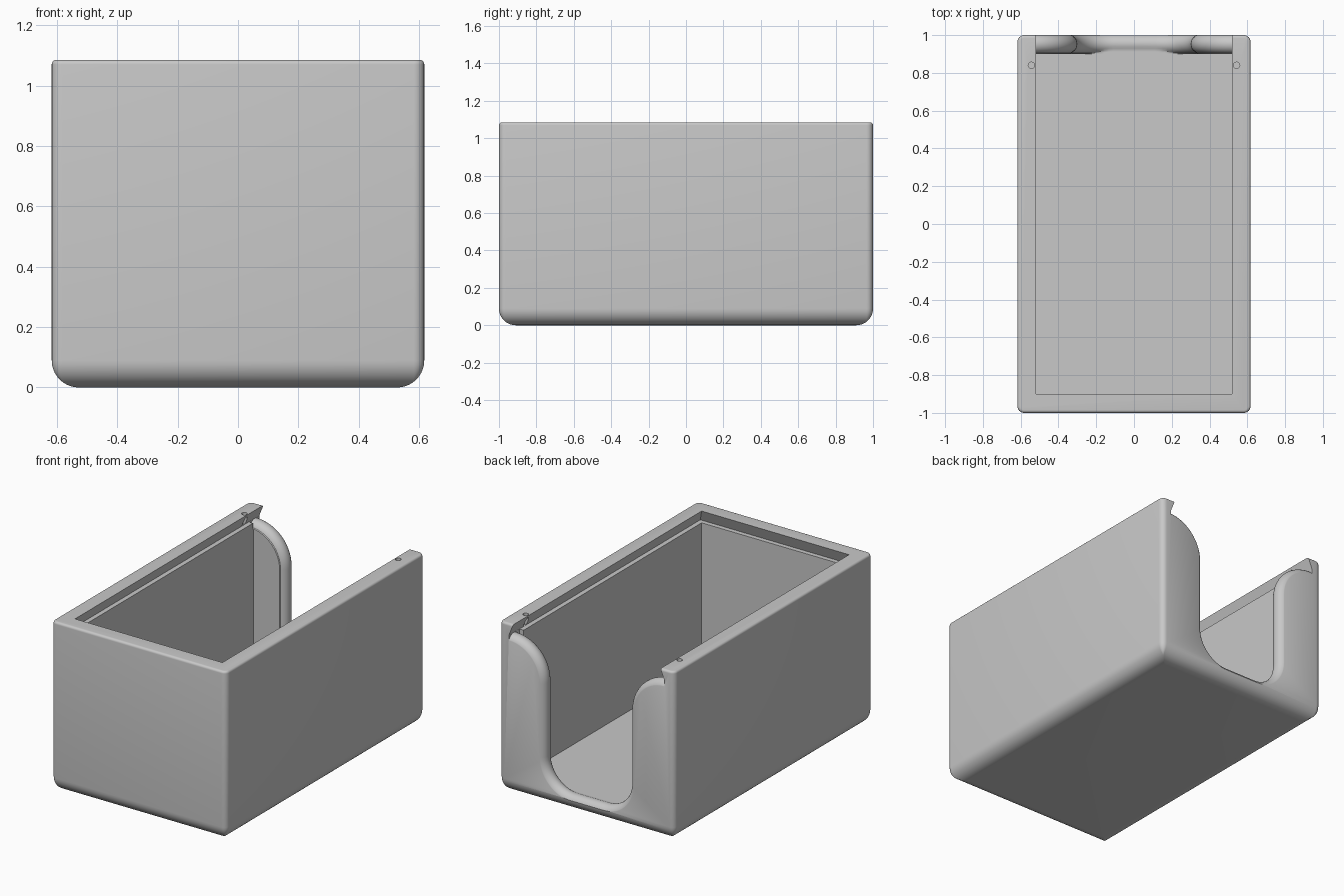
import bpy
import bmesh
from math import sin, cos, pi, sqrt, radians

if "Cube" in bpy.data.objects:
    bpy.data.objects.remove(bpy.data.objects["Cube"], do_unlink=True)

HX, HY, TOP = 0.617, 1.0, 1.085        # outer half sizes and height
CX, CY, FLOOR = 0.52, 0.9, 0.09        # cavity half sizes and floor height
LEDGE, GROOVE = 1.01, 0.03             # lid ledge height, dovetail depth
CORNER, BOTTOM_R, TOP_R = 0.035, 0.09, 0.015

grey = bpy.data.materials.new("plain grey")
grey.use_nodes = True
colour = (0.58, 0.58, 0.58, 1)
grey.diffuse_color = colour
grey.node_tree.nodes["Principled BSDF"].inputs["Base Color"].default_value = colour


def loft(name, loops):
    """Closed solid skinned through equal-length loops of points."""
    bm = bmesh.new()
    rings = [[bm.verts.new(p) for p in loop] for loop in loops]
    n = len(rings[0])
    for a, b in zip(rings, rings[1:]):
        for i in range(n):
            j = (i + 1) % n
            bm.faces.new((a[i], a[j], b[j], b[i]))
    bm.faces.new(rings[0][::-1])
    bm.faces.new(rings[-1])
    bmesh.ops.recalc_face_normals(bm, faces=bm.faces)
    mesh = bpy.data.meshes.new(name)
    bm.to_mesh(mesh)
    bm.free()
    mesh.materials.append(grey)
    obj = bpy.data.objects.new(name, mesh)
    bpy.context.collection.objects.link(obj)
    return obj


def rounded_rect(inset, z, steps=6):
    """Outline of the box at one height, corners shrinking with the inset."""
    r = max(CORNER - inset, 0.003)
    pts = []
    for k, (sx, sy) in enumerate(((1, 1), (-1, 1), (-1, -1), (1, -1))):
        for i in range(steps + 1):
            a = (k + i / steps) * pi / 2
            pts.append((sx * (HX - inset - r) + r * cos(a),
                        sy * (HY - inset - r) + r * sin(a), z))
    return pts


def rect(hx, y0, y1, z):
    return [(-hx, y0, z), (hx, y0, z), (hx, y1, z), (-hx, y1, z)]


def scoop_outline(y, d, low):
    """U-shaped opening with flared shoulders, widened by d."""
    half, base, r_low, r_top, steps = 0.30, 0.10, 0.19, 0.25, 14
    right = []
    for i in range(steps + 1):
        a = -pi / 2 + i / steps * pi / 2
        right.append((half - r_low + (r_low + d) * cos(a),
                      base + r_low + (r_low + d) * sin(a)))
    for i in range(steps + 1):
        a = pi - i / steps * pi / 2
        right.append((half + r_top + (r_top - d) * cos(a),
                      LEDGE - r_top + (r_top - d) * sin(a)))
    right += [(CX + GROOVE - 0.001, LEDGE + 0.001), (CX, LEDGE + 0.03)]
    pts = right + [(-x, z) for x, z in reversed(right)]
    return [(x, y, max(z, low)) for x, z in pts]


# Outer body with large rounded bottom edges and small rounded top edges
body_loops = []
for i in range(11):
    a = i / 10 * pi / 2
    body_loops.append(rounded_rect(BOTTOM_R * (1 - sin(a)), BOTTOM_R * (1 - cos(a))))
for i in range(6):
    a = i / 5 * pi / 2
    body_loops.append(rounded_rect(TOP_R * (1 - cos(a)), TOP - TOP_R * (1 - sin(a))))
box = loft("card_box", body_loops)

# Inner cavity
cavity = loft("cavity_cutter", [rect(CX, -CY, CY, FLOOR), rect(CX, -CY, CY, TOP + 0.1)])

# Dovetail lid track, open at the back
slope = GROOVE / (TOP - LEDGE)
track = loft("lid_track_cutter", [
    rect(CX + GROOVE, -CY - GROOVE, HY + 0.1, LEDGE),
    rect(CX, -CY, HY + 0.1, TOP),
    rect(CX, -CY, HY + 0.1, TOP + 0.05)])

# Finger scoop through the back wall with rounded rims
mid, half_wall, rim = (CY + HY) / 2 + 0.003, 0.047, 0.05
scoop_loops = [scoop_outline(CY - 0.006, 0.04, FLOOR + 0.001)]
for i in range(13):
    t = half_wall * sin((i / 12 - 0.5) * pi)
    d = rim - sqrt(rim * rim - t * t)
    scoop_loops.append(scoop_outline(mid + t, d, FLOOR + 0.001 if t < 0 else 0))
scoop_loops.append(scoop_outline(HY + 0.05, scoop_loops and d, 0))
scoop = loft("scoop_cutter", scoop_loops)

# Small detent holes in the rims
cutters = [cavity, track, scoop]
for side in (-1, 1):
    ring = [(side * 0.543 + 0.017 * cos(i * pi / 10), 0.84 + 0.017 * sin(i * pi / 10))
            for i in range(20)]
    cutters.append(loft("detent_cutter", [[(x, y, z) for x, y in ring]
                                          for z in (LEDGE + 0.002, TOP + 0.1)]))

# Cut everything out, then drop the cutters
bpy.context.view_layer.objects.active = box
box.select_set(True)
for cutter in cutters:
    mod = box.modifiers.new("cut", "BOOLEAN")
    mod.operation = "DIFFERENCE"
    mod.solver = "EXACT"
    mod.object = cutter
    bpy.ops.object.modifier_apply(modifier=mod.name)
    bpy.data.objects.remove(cutter, do_unlink=True)

bpy.ops.object.select_all(action="DESELECT")
box.select_set(True)
bpy.ops.object.shade_smooth_by_angle(angle=radians(30))
